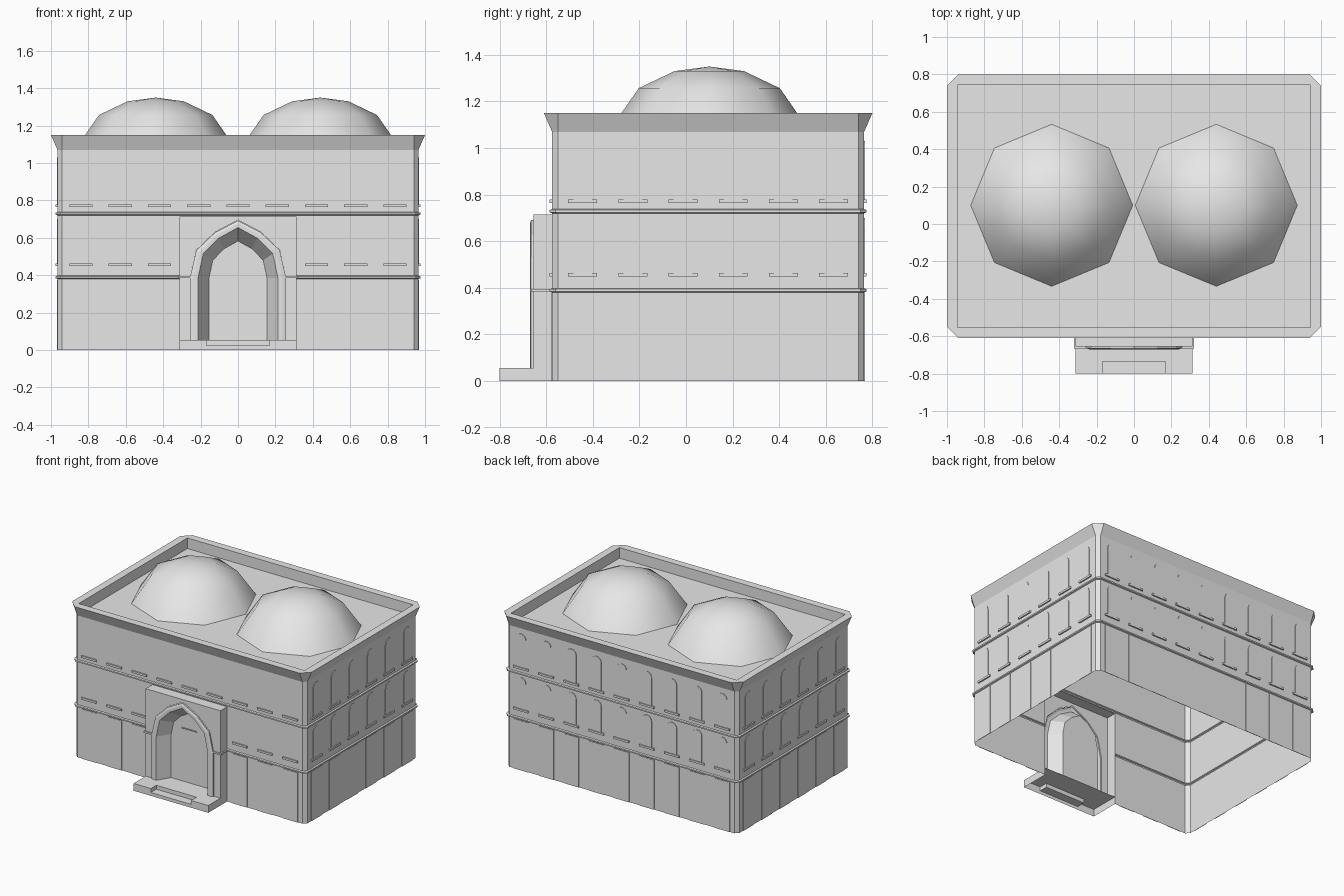
import bpy, bmesh
from math import sin, cos, pi
from mathutils import Vector

cube = bpy.data.objects.get("Cube")
if cube:
    bpy.data.objects.remove(cube, do_unlink=True)

stone = bpy.data.materials.new("pale_stone")
stone.use_nodes = True
stone.diffuse_color = (0.8, 0.8, 0.8, 1)
stone.node_tree.nodes["Principled BSDF"].inputs["Base Color"].default_value = (0.8, 0.8, 0.8, 1)


def finish(name, bm, smooth=False, recalc=True):
    bmesh.ops.remove_doubles(bm, verts=bm.verts, dist=0.0002)
    if recalc:
        bmesh.ops.recalc_face_normals(bm, faces=bm.faces)
    mesh = bpy.data.meshes.new(name)
    for f in bm.faces:
        f.smooth = smooth
    bm.to_mesh(mesh)
    bm.free()
    mesh.materials.append(stone)
    obj = bpy.data.objects.new(name, mesh)
    bpy.context.collection.objects.link(obj)
    return obj


def loft(bm, rings, closed=True, cap=False):
    """Skin successive rings of points."""
    rows = [[bm.verts.new(p) for p in ring] for ring in rings]
    for a, b in zip(rows, rows[1:]):
        n = len(a)
        for i in range(n if closed else n - 1):
            j = (i + 1) % n
            bm.faces.new((a[i], a[j], b[j], b[i]))
    if cap:
        bm.faces.new(rows[-1])


def face(bm, pts):
    bm.faces.new([bm.verts.new(p) for p in pts])


# Walls, string courses, flared cornice, parapet and roof as one lofted shell
HX, HY, CY = 0.965, 0.67, 0.095
PORTAL_W, PORTAL_TOP, PORTAL_Y = 0.312, 0.715, -0.655


def chamfered(off, z, c):
    x, y = HX + off, HY + off
    pts = [(x, c - y), (x, y - c), (x - c, y), (c - x, y),
           (-x, y - c), (-x, c - y), (c - x, -y), (x - c, -y)]
    return [(px, py + CY, z) for px, py in pts]


profile = [(0, 0)]
for z in (0.38, 0.72):
    profile += [(0, z), (0.01, z + 0.004), (0.01, z + 0.014), (0, z + 0.018)]
profile.append((0, 1.07))
rings = [chamfered(o, z, 0.025) for o, z in profile]
rings += [chamfered(0.035, 1.15, 0.06), chamfered(-0.022, 1.15, 0.0),
          chamfered(-0.022, 1.07, 0.0)]
bm = bmesh.new()
loft(bm, rings, cap=True)
bmesh.ops.remove_doubles(bm, verts=bm.verts, dist=0.0002)
bmesh.ops.recalc_face_normals(bm, faces=bm.faces)
# Opening in the front wall behind the portal
for co, no in (((PORTAL_W, 0, 0), (1, 0, 0)), ((-PORTAL_W, 0, 0), (1, 0, 0)),
               ((0, 0, PORTAL_TOP), (0, 0, 1))):
    front = [f for f in bm.faces if f.calc_center_median().y < -0.56
             and f.calc_center_median().z < 0.8]
    geom = front + list({e for f in front for e in f.edges}) + list({v for f in front for v in f.verts})
    bmesh.ops.bisect_plane(bm, geom=geom, plane_co=co, plane_no=no)
hole = [f for f in bm.faces if f.calc_center_median().y < -0.56
        and abs(f.calc_center_median().x) < PORTAL_W
        and f.calc_center_median().z < PORTAL_TOP]
bmesh.ops.delete(bm, geom=hole, context='FACES')
finish("building_shell", bm, recalc=False)

# Eight-sided domes
for side, label in ((-1, "right"), (1, "left")):
    bm = bmesh.new()
    rows = [[(side * 0.44 + r * cos(k * pi / 4), 0.1 + r * sin(k * pi / 4), z)
             for k in range(8)] for r, z in ((0.433, 1.07), (0.303, 1.257), (0.15, 1.33))]
    loft(bm, rows + [[(side * 0.44, 0.1, 1.35)] * 8])
    finish(label + "_dome", bm, smooth=True)


# Portal with pointed arch, raised frame and splayed recess
def arch(w, apex, y, base=0.055, spring=0.385):
    h = apex - spring
    half = [(1, 0), (0.87, 0.48), (0.48, 0.79)]
    right = [(w, y, base)] + [(w * u, y, spring + h * v) for u, v in half]
    return right + [(0, y, apex)] + [(-x, b, z) for x, b, z in reversed(right)]


W, T, F, B = PORTAL_W, PORTAL_TOP, PORTAL_Y, -0.575
bm = bmesh.new()
outline = [(W, 0), (W, T), (-W, T), (-W, 0)]
loft(bm, [[(x, B, z) for x, z in outline], [(x, F, z) for x, z in outline]], closed=False)
face(bm, [(-W, F, 0.055), (-W, F, T), (W, F, T), (W, F, 0.055)] + arch(0.257, 0.695, F))
loft(bm, [arch(0.257, 0.692, F), arch(0.257, 0.692, F - 0.01),
          arch(0.238, 0.677, F - 0.015), arch(0.214, 0.655, F - 0.015),
          arch(0.155, 0.583, B)], closed=False, cap=True)
finish("portal", bm)

# Entrance landing with a lower tread notched into its front edge
bm = bmesh.new()
S, N, H, L = -0.8, -0.735, 0.055, 0.025
NX = 0.168
face(bm, [(W, B, H), (-W, B, H), (-W, S, H), (-NX, S, H), (-NX, N, H), (NX, N, H), (NX, S, H), (W, S, H)])
face(bm, [(-W, S, 0), (W, S, 0), (W, S, H), (NX, S, H), (NX, S, L), (-NX, S, L), (-NX, S, H), (-W, S, H)])
face(bm, [(-NX, S, L), (NX, S, L), (NX, N, L), (-NX, N, L)])
face(bm, [(-NX, N, L), (NX, N, L), (NX, N, H), (-NX, N, H)])
for s in (-1, 1):
    face(bm, [(s * W, S, 0), (s * W, F, 0), (s * W, F, H), (s * W, S, H)])
    face(bm, [(s * NX, S, L), (s * NX, N, L), (s * NX, N, H), (s * NX, S, H)])
finish("entrance_step", bm)

# String course returning around the portal up to the arch frame
bm = bmesh.new()
for s in (-1, 1):
    path = [(W + 0.01, B), (W + 0.01, F - 0.01), (0.257, F - 0.01),
            (0.257, F), (W, F), (W, B)]
    rows = [[(s * x, y, z) for x, y in path] for z in (0.384, 0.396)]
    loft(bm, rows, cap=True)
    face(bm, rows[0])
finish("portal_course", bm)

# Sills, arched windows and ground floor panels repeated on each wall
WALLS = {
    "front": ((0, CY - HY), (1, 0), (0, -1), 9, 0.21),
    "back": ((0, CY + HY), (-1, 0), (0, 1), 9, 0.21),
    "left": ((HX, CY), (0, 1), (1, 0), 6, 0.2155),
    "right": ((-HX, CY), (0, -1), (-1, 0), 6, 0.2155),
}


def plate(bm, wall, outline, u0, depth):
    origin, along, out = (Vector((*v, 0)) for v in wall[:3])
    up = Vector((0, 0, 1))
    loft(bm, [[origin + along * (u0 + u) + up * z + out * d for u, z in outline]
              for d in (0, depth)], cap=True)


def box(w, z0, z1):
    return [(-w, z0), (w, z0), (w, z1), (-w, z1)]


def round_top(w, z0, z1):
    curve = [(w * cos(k * pi / 8), z1 - w + w * sin(k * pi / 8)) for k in range(9)]
    return [(-w, z0), (w, z0)] + curve


for name, wall in WALLS.items():
    count, step = wall[3:]
    sills, windows, panels = bmesh.new(), bmesh.new(), bmesh.new()
    for i in range(count):
        u = (i - (count - 1) / 2) * step
        plate(sills, wall, box(0.062, 0.764, 0.779), u, 0.01)
        blocked = name == "front" and abs(u) < 0.35
        if not blocked:
            plate(sills, wall, box(0.062, 0.449, 0.464), u, 0.01)
            plate(panels, wall, box(0.062, 0, 0.375), u, 0.004)
        elif abs(u) < 0.01:
            plate(sills, wall, box(0.062, 0.455, 0.461), u, 0.008)
        if name != "front":
            plate(windows, wall, round_top(0.04, 0.779, 1.03), u, 0.004)
            plate(windows, wall, round_top(0.04, 0.464, 0.7), u, 0.004)
    finish(name + "_sills", sills)
    finish(name + "_panels", panels)
    if name != "front":
        finish(name + "_windows", windows)
    else:
        windows.free()
